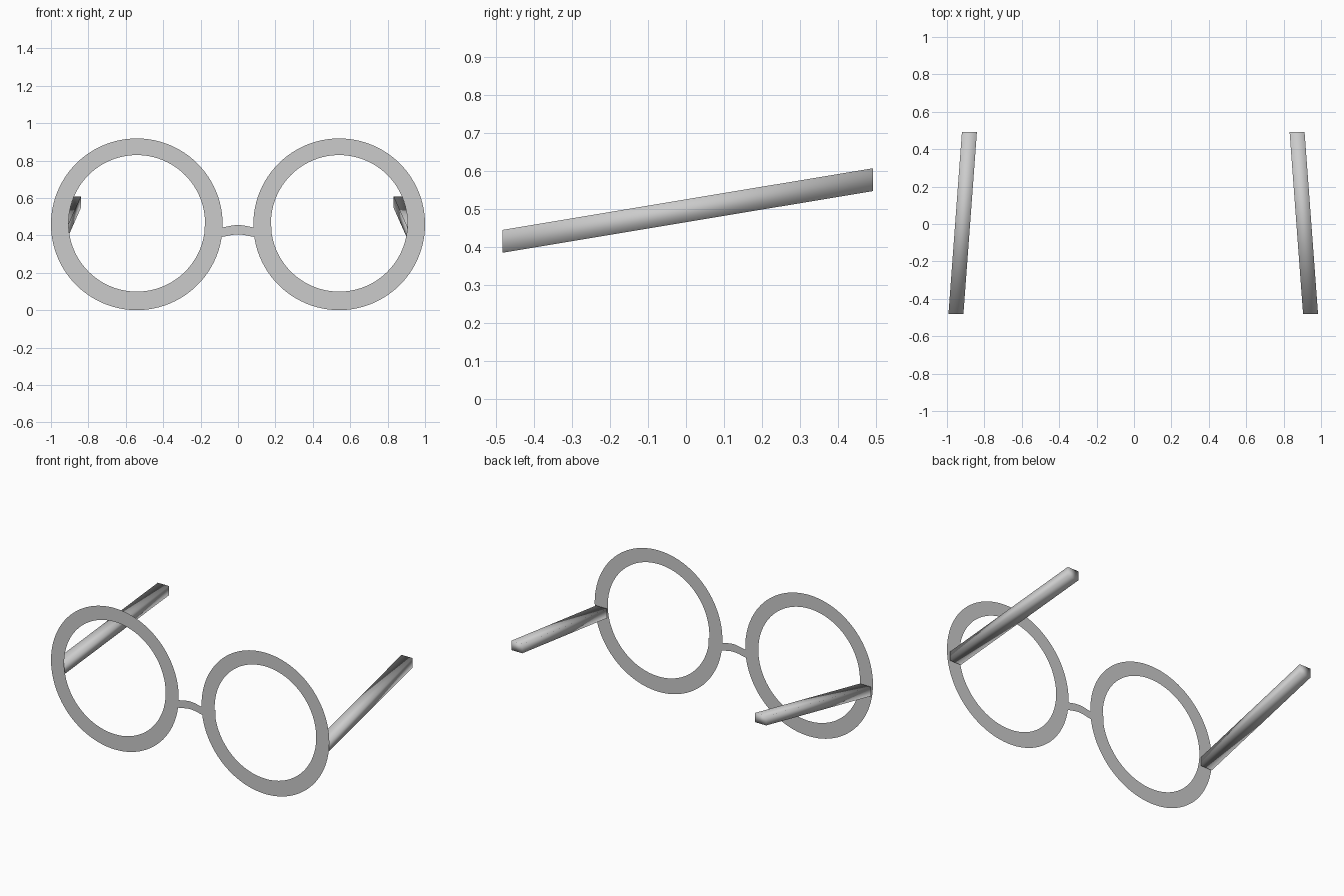
import bpy, bmesh, math
from mathutils import Vector

old = bpy.data.objects.get("Cube")
if old:
    bpy.data.objects.remove(old, do_unlink=True)

grey = bpy.data.materials.new("plain_grey")
grey.use_nodes = True
grey.diffuse_color = (0.6, 0.6, 0.6, 1)
grey.node_tree.nodes["Principled BSDF"].inputs["Base Color"].default_value = grey.diffuse_color


def finish(bm, name, smooth=False):
    """Turn a bmesh into a named, coloured object."""
    mesh = bpy.data.meshes.new(name)
    bm.to_mesh(mesh)
    bm.free()
    mesh.materials.append(grey)
    for poly in mesh.polygons:
        poly.use_smooth = smooth
    obj = bpy.data.objects.new(name, mesh)
    bpy.context.collection.objects.link(obj)
    return obj


def rim(name, x):
    """Paper-thin flat ring facing the front."""
    bm = bmesh.new()
    loops = []
    for radius, lift in ((0.459, 0.459), (0.365, 0.464)):
        loops.append([])
        for i in range(96):
            a = math.tau * i / 96
            point = (x + radius * math.cos(a), -0.491, lift + radius * math.sin(a))
            loops[-1].append(bm.verts.new(point))
    outer, inner = loops
    for i in range(96):
        j = (i + 1) % 96
        bm.faces.new((outer[i], outer[j], inner[j], inner[i]))
    return finish(bm, name)


def temple_arm(name, front_x, back_x):
    """Slanted bar with upright ends and softly shaded edges."""
    bm = bmesh.new()
    bmesh.ops.create_cube(bm, size=1)
    front = Vector((front_x, -0.482, 0.415))
    back = Vector((back_x, 0.491, 0.577))
    for v in bm.verts:
        centre = back if v.co.y > 0 else front
        v.co = centre + Vector((v.co.x * 0.08, 0, v.co.z * 0.06))
    return finish(bm, name, smooth=True)


def nose_bridge():
    """Thin arched strip lapping over the back of both rims."""
    bm = bmesh.new()
    pairs = []
    for i in range(-12, 13):
        x = 0.18 * i / 12
        middle = 0.4225 + 0.0075 * math.cos(math.tau * x / 0.22)
        if abs(x) > 0.11:
            middle = 0.415 + (abs(x) - 0.11) * 0.1
        pairs.append([bm.verts.new((x, -0.488, middle + s * 0.025)) for s in (-1, 1)])
    for a, b in zip(pairs, pairs[1:]):
        bm.faces.new((a[0], b[0], b[1], a[1]))
    return finish(bm, "nose_bridge")


rim("left_rim", 0.541)
rim("right_rim", -0.541)
nose_bridge()
temple_arm("left_temple_arm", 0.944, 0.872)
temple_arm("right_temple_arm", -0.952, -0.88)
